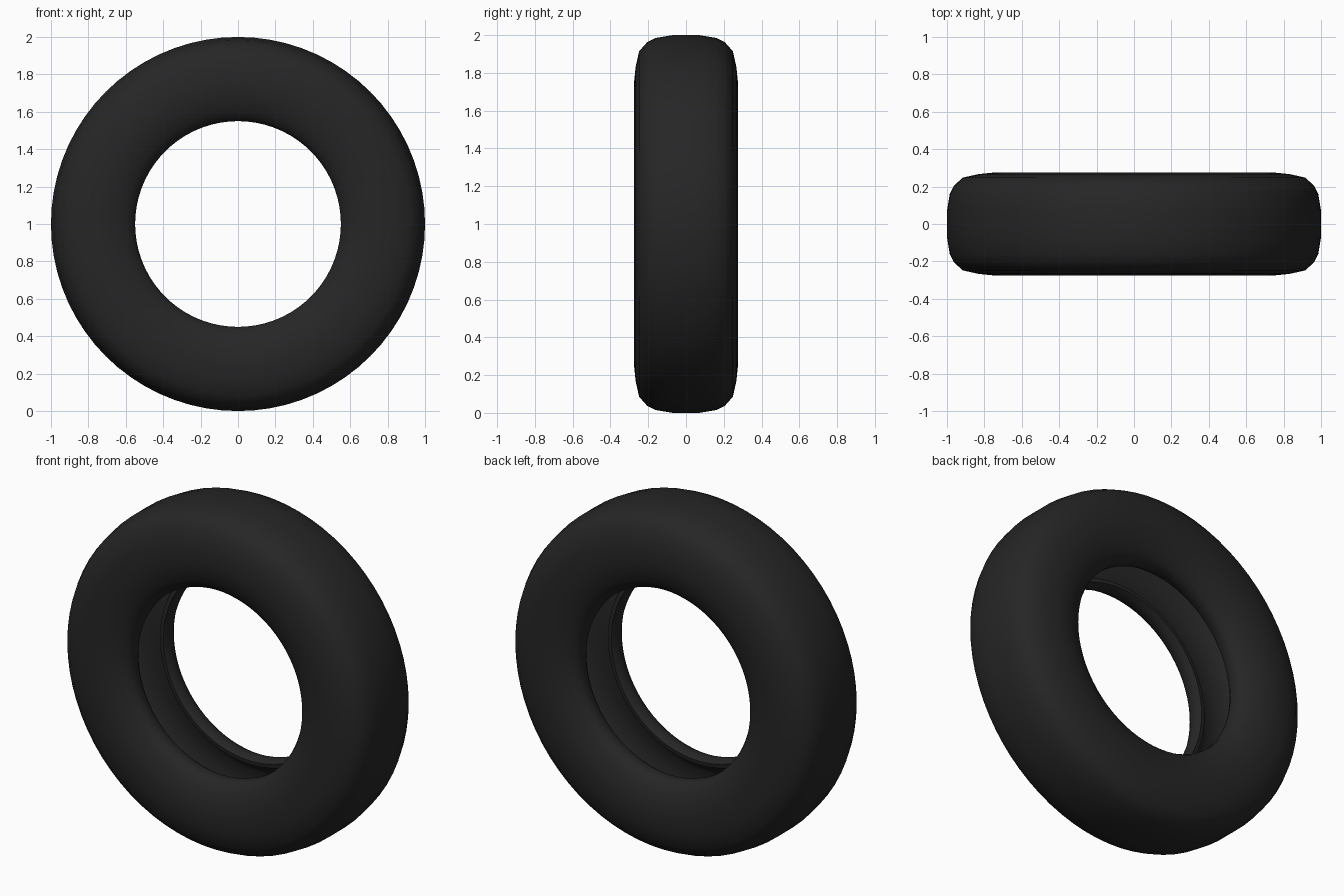
import bpy, bmesh, math
from mathutils import Matrix, Vector

cube = bpy.data.objects.get("Cube")
if cube:
    bpy.data.objects.remove(cube, do_unlink=True)

SEGMENTS = 72

# Black rubber
rubber = bpy.data.materials.new("black_rubber")
rubber.use_nodes = True
colour = (0.019, 0.019, 0.019, 1)
rubber.diffuse_color = colour
bsdf = rubber.node_tree.nodes["Principled BSDF"]
bsdf.inputs["Base Color"].default_value = colour
bsdf.inputs["Roughness"].default_value = 0.8

# Half cross-section (offset along the axle, radius): tread, sidewall, bead, hollow lining
half = [
    (0.07, 1.0), (0.16, 0.985), (0.205, 0.963), (0.248, 0.915),
    (0.267, 0.83), (0.275, 0.75), (0.265, 0.67), (0.24, 0.605),
    (0.215, 0.567), (0.185, 0.55), (0.14, 0.55), (0.115, 0.565),
    (0.12, 0.59), (0.185, 0.62), (0.215, 0.68), (0.222, 0.76),
    (0.213, 0.84), (0.18, 0.90), (0.12, 0.93), (0.05, 0.94),
]
section = half + [(-y, r) for y, r in reversed(half)]

# Sweep the closed section around the axle
bm = bmesh.new()
rings = []
for i in range(SEGMENTS):
    turn = Matrix.Rotation(math.tau * i / SEGMENTS, 3, 'Y')
    rings.append([bm.verts.new(turn @ Vector((0, y, r)) + Vector((0, 0, 1)))
                  for y, r in section])
count = len(section)
for i, ring in enumerate(rings):
    following = rings[(i + 1) % SEGMENTS]
    for j in range(count):
        k = (j + 1) % count
        bm.faces.new((ring[j], ring[k], following[k], following[j]))
bmesh.ops.recalc_face_normals(bm, faces=bm.faces)
mesh = bpy.data.meshes.new("tire")
bm.to_mesh(mesh)
bm.free()
mesh.materials.append(rubber)
tire = bpy.data.objects.new("tire", mesh)
bpy.context.collection.objects.link(tire)

# Smooth rubber with a crisp crease behind each bead
bpy.ops.object.select_all(action='DESELECT')
tire.select_set(True)
bpy.context.view_layer.objects.active = tire
bpy.ops.object.shade_smooth_by_angle(angle=math.radians(50))
